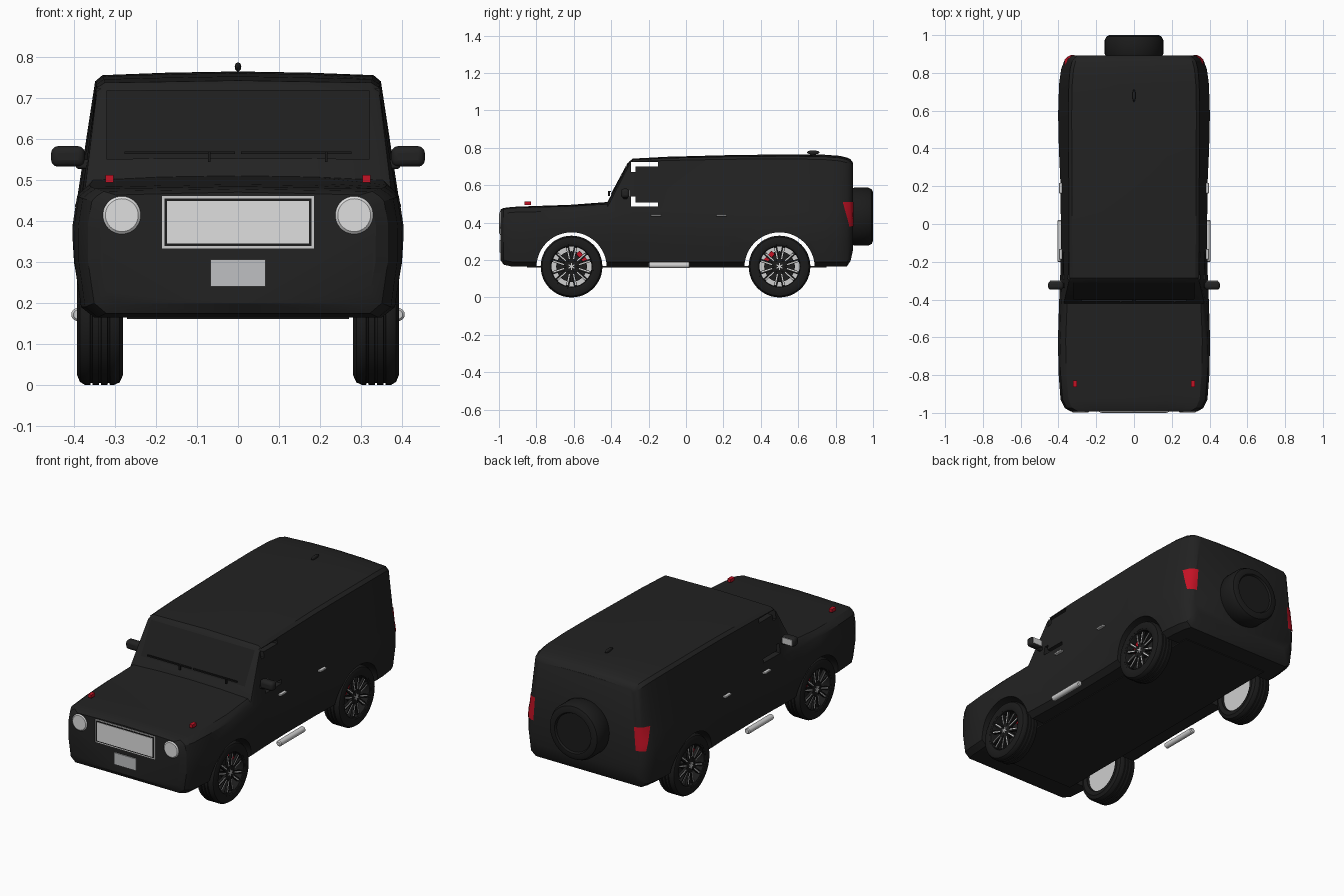
import bpy, bmesh, math
from mathutils import Matrix, Vector

if "Cube" in bpy.data.objects:
    bpy.data.objects.remove(bpy.data.objects["Cube"])


def material(name, r, g, b, rough=0.6):
    m = bpy.data.materials.new(name)
    m.use_nodes = True
    m.diffuse_color = (r, g, b, 1)
    node = m.node_tree.nodes["Principled BSDF"]
    node.inputs["Base Color"].default_value = (r, g, b, 1)
    node.inputs["Roughness"].default_value = rough
    return m


PAINT = material("body black", .016, .016, .016)
RUBBER = material("tyre black", .011, .011, .011)
GLASS = material("dark glass", .013, .013, .013)
SILVER = material("silver", .62, .62, .62)
LAMP = material("lamp white", .74, .74, .74)
PLATE = material("plate grey", .52, .53, .54)
RED = material("signal red", .55, .006, .018)


def finish(name, bm, mat, angle=35):
    bmesh.ops.recalc_face_normals(bm, faces=bm.faces)
    me = bpy.data.meshes.new(name)
    bm.to_mesh(me)
    bm.free()
    ob = bpy.data.objects.new(name, me)
    me.materials.append(mat)
    bpy.context.collection.objects.link(ob)
    bpy.ops.object.select_all(action="DESELECT")
    ob.select_set(True)
    bpy.context.view_layer.objects.active = ob
    if angle:
        bpy.ops.object.shade_smooth_by_angle(angle=math.radians(angle))
    return ob


def block(center, size):
    return Matrix.Translation(center) @ Matrix.Diagonal((*size, 1))


def boxes(name, mats, mat, bevel=0):
    bm = bmesh.new()
    for m in mats:
        bmesh.ops.create_cube(bm, size=1, matrix=m)
    ob = finish(name, bm, mat)
    if bevel:
        mod = ob.modifiers.new("round", "BEVEL")
        mod.width, mod.segments = bevel, 3
    return ob


def lathe(name, profile, mat, place, closed=False, steps=48):
    """Spin (offset, radius) points about the local x axis."""
    bm = bmesh.new()
    vs = [bm.verts.new((a, 0, r)) for a, r in profile]
    es = [bm.edges.new(p) for p in zip(vs, vs[1:])]
    if closed:
        es.append(bm.edges.new((vs[-1], vs[0])))
    bmesh.ops.spin(bm, geom=vs + es, cent=(0, 0, 0), axis=(1, 0, 0),
                   angle=math.tau, steps=steps)
    bmesh.ops.remove_doubles(bm, verts=bm.verts, dist=1e-5)
    bm.transform(place)
    return finish(name, bm, mat)


def cut(target, cutter):
    mod = target.modifiers.new("cut", "BOOLEAN")
    mod.operation, mod.solver, mod.object = "DIFFERENCE", "EXACT", cutter
    bpy.context.view_layer.objects.active = target
    bpy.ops.object.modifier_apply(modifier=mod.name)
    bpy.data.objects.remove(cutter)


# Body: cross-sections (y, bottom, top, half width, roof half width, roof edge z)
stations = [
    (-.992, .20, .470, .335, .315, .450), (-.975, .175, .478, .365, .345, .460),
    (-.93, .165, .484, .388, .365, .467), (-.80, .165, .489, .398, .375, .470),
    (-.62, .165, .495, .402, .380, .474), (-.42, .165, .510, .396, .372, .482),
    (-.305, .165, .725, .391, .345, .705), (-.285, .165, .742, .390, .343, .725),
    (-.1, .165, .752, .386, .345, .732), (.2, .165, .760, .388, .345, .738),
    (.40, .165, .763, .397, .347, .740), (.58, .165, .764, .401, .348, .740),
    (.74, .165, .763, .396, .345, .737), (.82, .165, .757, .385, .338, .730),
    (.86, .165, .748, .370, .328, .720), (.88, .195, .738, .352, .315, .710),
    (.892, .25, .722, .330, .298, .695)]
bm = bmesh.new()
rings = []
for y, zb, zt, w, wr, ze in stations:
    belt = min(.46, ze - .012)
    half = [(w * .88, zb), (w * .96, zb + .025), (w, .30), (w * 1.002, .39),
            (w * .975, belt), (wr, ze), (wr - .018, (ze + zt) / 2 + .003),
            (wr * .5, zt - .003)]
    pts = [(0, zb)] + half + [(0, zt)] + [(-x, z) for x, z in reversed(half)]
    rings.append([bm.verts.new((x, y, z)) for x, z in pts])
for a, b in zip(rings, rings[1:]):
    for i in range(len(a)):
        j = (i + 1) % len(a)
        bm.faces.new((a[i], a[j], b[j], b[i]))
bm.faces.new(rings[0])
bm.faces.new(rings[-1])
body = finish("body", bm, PAINT, 0)

# Wheel arches and the open corners of the front side windows
AXLES = (-.612, .5)
for y in AXLES:
    cut(body, lathe("arch_cutter", [(-.6, 0), (-.6, .188), (.6, .188), (.6, 0)],
                    PAINT, Matrix.Translation((0, y, .16))))
for bar, leg in ((.712, .695), (.497, .515)):
    cut(body, boxes("slot_cutter", [block((0, -.222, bar), (1, .145, .022))], PAINT))
    cut(body, boxes("slot_cutter", [block((0, -.282, leg), (1, .025, .05))], PAINT))
bpy.ops.object.select_all(action="DESELECT")
body.select_set(True)
bpy.context.view_layer.objects.active = body
bpy.ops.object.shade_smooth_by_angle(angle=math.radians(28))
boxes("floor", [block((0, -.05, .165), (.54, 1.6, .008))], PAINT)


def decal(name, bottom, top, mat, rows=8, offset=.004):
    """Thin skin between two point rows, wrapped onto the body."""
    bm = bmesh.new()
    grid = [[bm.verts.new(Vector(p).lerp(Vector(q), r / rows))
             for p, q in zip(bottom, top)] for r in range(rows + 1)]
    for a, b in zip(grid, grid[1:]):
        for i in range(len(a) - 1):
            bm.faces.new((a[i], a[i + 1], b[i + 1], b[i]))
    ob = finish(name, bm, mat)
    mod = ob.modifiers.new("wrap", "SHRINKWRAP")
    mod.target, mod.offset, mod.wrap_mode = body, offset, "ABOVE_SURFACE"
    return ob


# Windscreen with wipers
xs = [i * .08 for i in range(-4, 5)]
decal("windscreen", [(x, -.40, .55) for x in xs], [(x, -.31, .717) for x in xs], GLASS)
boxes("wipers", [block((s * .142, -.405, .566), (.27, .008, .007)) for s in (1, -1)]
      + [block((x, -.412, .556), (.007, .012, .025)) for x in (-.07, .215)], RUBBER)

# Grille, number plate and lamps on the nose
for name, w, h, y, mat in (("grille_frame", .37, .128, -.9935, SILVER),
                           ("grille_surround", .358, .116, -.9955, RUBBER),
                           ("grille_panel", .345, .104, -.9975, LAMP)):
    boxes(name, [block((0, y, .397), (w, .004, h))], mat)
boxes("number_plate", [block((0, -.994, .273), (.135, .008, .066))], PLATE)
turn = Matrix.Rotation(math.pi / 2, 4, "Z")
for s, side in ((1, "left"), (-1, "right")):
    lathe(side + "_headlight", [(-.998, 0), (-.998, .04), (-.993, .046), (-.95, .046)],
          LAMP, Matrix.Translation((s * .283, 0, .414)) @ turn)
    boxes(side + "_bonnet_marker", [block((s * .313, -.845, .503), (.02, .035, .018))], RED)
    # Wrapped tail lamp with a slanted leading edge
    decal(side + "_tail_lamp",
          [(s * x, y, .38) for x, y in ((.315, .9), (.335, .893), (.352, .882), (.362, .87))],
          [(s * x, y, .51) for x, y in ((.305, .9), (.33, .893), (.352, .875), (.372, .84))],
          RED)
    # Door handles and side steps
    boxes(side + "_door_handles", [block((s * .388, y, .438), (.018, .055, .01))
                                   for y in (-.16, .19)], SILVER, .003)
    lathe(side + "_side_step", [(-.2, 0), (-.2, .011), (-.195, .016), (.015, .016),
                                (.02, .011), (.02, 0)], SILVER,
          Matrix.Translation((s * .39, 0, .172)) @ turn, steps=20)
    # Door mirrors
    boxes(side + "_mirror", [block((s * .414, -.325, .557), (.082, .045, .05))], PAINT, .016)
    boxes(side + "_mirror_arm", [block((s * .37, -.325, .538), (.05, .025, .022))], PAINT, .006)
    boxes(side + "_mirror_glass", [block((s * .414, -.302, .557), (.06, .004, .034))], SILVER)

# Roof aerial
bm = bmesh.new()
bmesh.ops.create_uvsphere(bm, u_segments=16, v_segments=10, radius=1,
                          matrix=block((0, .68, .775), (.008, .034, .011)))
finish("roof_aerial", bm, PAINT)

# Spare wheel on the tailgate
lathe("spare_wheel_cover", [(.88, 0), (.88, .145), (.9, .155), (.975, .155), (.993, .146),
                            (1, .13), (1, .112), (.99, .106), (.99, 0)], RUBBER,
      Matrix.Translation((0, 0, .432)) @ turn)

# Road wheels
tyre = [(.285, .115), (.28, .14), (.288, .158), (.303, .165)]
for g in (.315, .336, .357):
    tyre += [(g - .003, .165), (g - .002, .16), (g + .002, .16), (g + .003, .165)]
tyre += [(.372, .165), (.385, .157), (.392, .14), (.388, .118)]
rim = [(.388, .12), (.384, .111), (.375, .107), (.3, .11), (.287, .117)]
for y, end in zip(AXLES, ("front", "rear")):
    for s, side in ((1, "left"), (-1, "right")):
        name = end + "_" + side
        hub = Matrix.Translation((0, y, .165)) @ Matrix.Diagonal((s, 1, 1, 1))
        lathe(name + "_tyre", tyre, RUBBER, hub, True)
        lathe(name + "_rim", rim, RUBBER, hub, True)
        lathe(name + "_back_plate", [(.297, 0), (.297, .112), (.302, .112), (.302, 0)],
              SILVER, hub)
        lathe(name + "_brake_disc", [(.325, 0), (.325, .082), (.335, .082), (.335, 0)],
              GLASS, hub)
        lathe(name + "_hub", [(.33, .03), (.378, .03), (.381, .024), (.381, 0)], RUBBER, hub)
        spokes, inlays, star = [], [], []
        for k in range(6):
            spin = hub @ Matrix.Rotation(k * math.tau / 6, 4, "X")
            star.append(spin @ block((.382, 0, .009), (.004, .006, .018)))
            for t in (-1, 1):
                lean = spin @ Matrix.Rotation(t * .2, 4, "X")
                spokes.append(lean @ block((.372, 0, .067), (.014, .017, .088)))
                inlays.append(lean @ block((.379, -t * .003, .072), (.004, .006, .06)))
        boxes(name + "_spokes", spokes, RUBBER)
        boxes(name + "_spoke_inlays", inlays, SILVER)
        boxes(name + "_hub_star", star, SILVER)
        # Brake caliper on the side facing the middle of the car
        inward = -.85 if y < 0 else .85
        boxes(name + "_caliper", [hub @ Matrix.Rotation(inward, 4, "X")
                                  @ block((.345, 0, .075), (.034, .07, .026))], RED, .004)
